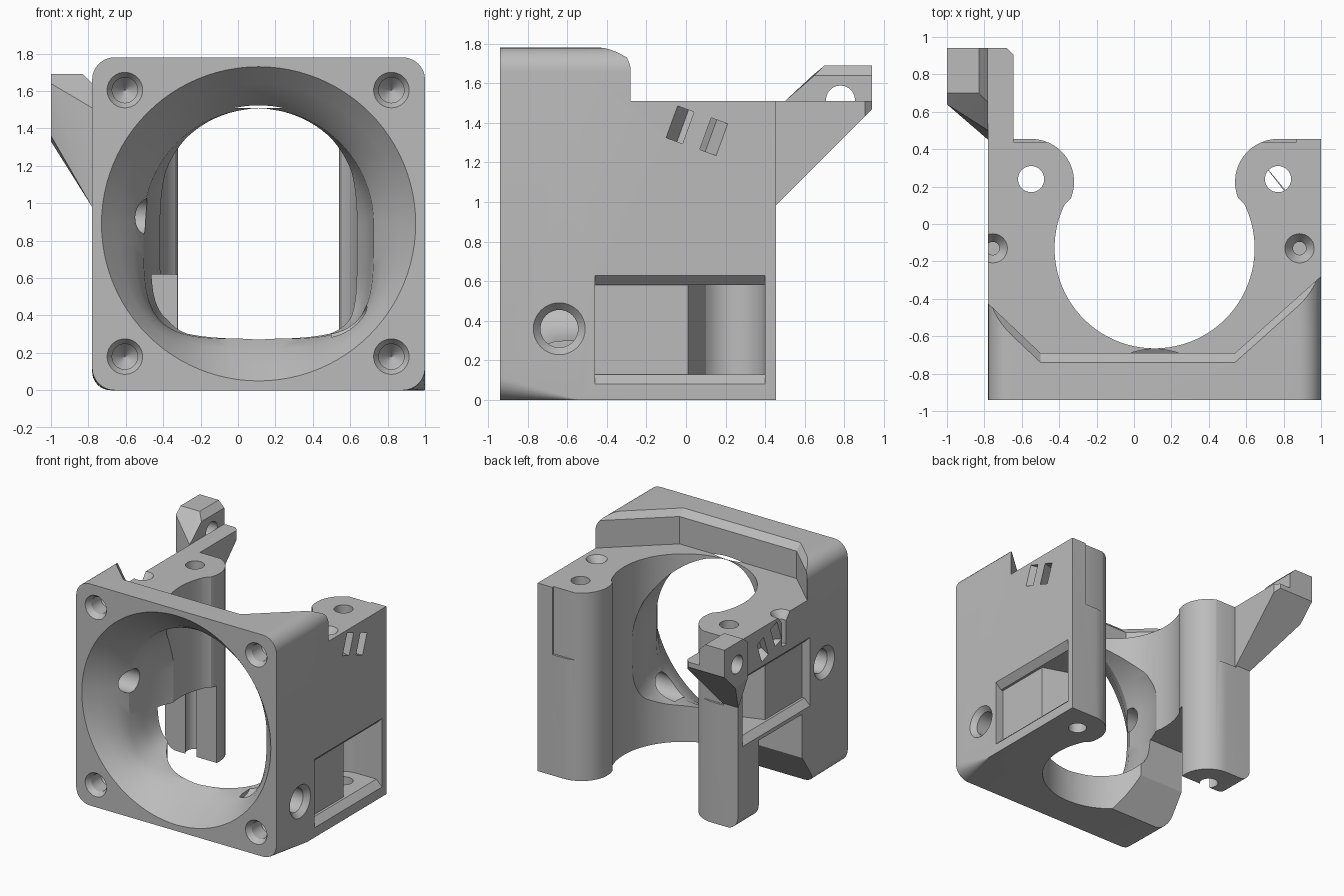
import bpy, bmesh
from math import sin, cos, pi, radians
from mathutils import Vector, Matrix

if "Cube" in bpy.data.objects:
    bpy.data.objects.remove(bpy.data.objects["Cube"])

grey = bpy.data.materials.new("plain_grey")
grey.use_nodes = True
grey.diffuse_color = (0.5, 0.5, 0.5, 1)
grey.node_tree.nodes["Principled BSDF"].inputs["Base Color"].default_value = (0.5, 0.5, 0.5, 1)


def finish(name, bm):
    bmesh.ops.recalc_face_normals(bm, faces=bm.faces)
    mesh = bpy.data.meshes.new(name)
    bm.to_mesh(mesh)
    bm.free()
    mesh.materials.append(grey)
    obj = bpy.data.objects.new(name, mesh)
    bpy.context.collection.objects.link(obj)
    return obj


def loft(name, rings):
    """Solid skinned through rings of equal length, capped at both ends."""
    bm = bmesh.new()
    vs = [[bm.verts.new(p) for p in ring] for ring in rings]
    n = len(vs[0])
    for a, b in zip(vs, vs[1:]):
        for i in range(n):
            j = (i + 1) % n
            bm.faces.new((a[i], a[j], b[j], b[i]))
    bm.faces.new(vs[0])
    bm.faces.new(vs[-1])
    return finish(name, bm)


def prism(name, pts, axis, lo, hi):
    """Extrude a 2D outline along an axis."""
    def place(p, t):
        q = list(p)
        q.insert("xyz".index(axis), t)
        return q
    return loft(name, [[place(p, t) for p in pts] for t in (lo, hi)])


def box(name, x0, x1, y0, y1, z0, z1):
    return prism(name, [(x0, y0), (x1, y0), (x1, y1), (x0, y1)], "z", z0, z1)


def turned(name, origin, direction, steps, n=40):
    """Round solid: steps are (radius, distance along direction)."""
    rot = Vector((0, 0, 1)).rotation_difference(Vector(direction)).to_matrix()
    o = Vector(origin)
    return loft(name, [[o + rot @ Vector((r * cos(2 * pi * i / n), r * sin(2 * pi * i / n), d))
                        for i in range(n)] for r, d in steps])


def hull(name, pts):
    bm = bmesh.new()
    for p in pts:
        bm.verts.new(p)
    res = bmesh.ops.convex_hull(bm, input=bm.verts)
    bmesh.ops.delete(bm, geom=list(set(v for v in res["geom_interior"] if isinstance(v, bmesh.types.BMVert))), context="VERTS")
    bmesh.ops.dissolve_limit(bm, angle_limit=0.01, verts=bm.verts, edges=bm.edges)
    return finish(name, bm)


def combine(target, tool, op="DIFFERENCE"):
    mod = target.modifiers.new(op, "BOOLEAN")
    mod.operation, mod.solver, mod.object = op, "EXACT", tool
    bpy.context.view_layer.objects.active = target
    bpy.ops.object.modifier_apply(modifier=mod.name)
    bpy.data.objects.remove(tool)


X0, X1, BACK, DECK, TOP, MID = -0.78, 1.0, 0.455, 1.51, 1.78, 0.11


# Main body: rounded front face, lower corner fading to square
def body_ring(y, lower_right, lower_left):
    pts = []
    for cx, cz, sx, sz, start, r in ((X1, TOP, -1, -1, 0, 0.12), (X0, TOP, 1, -1, 90, 0.12),
                                     (X0, 0, 1, 1, 180, lower_left), (X1, 0, -1, 1, 270, lower_right)):
        for i in range(9):
            a = radians(start + 90 * i / 8)
            pts.append((cx + sx * r + r * cos(a), y, cz + sz * r + r * sin(a)))
    return pts


body = loft("fan_mount_body", [body_ring(-0.94, 0.12, 0.12), body_ring(-0.55, 0.003, 0.11),
                               body_ring(BACK, 0.003, 0.1)])


# Space behind the raised front plate, with a chamfered rim
def deck_ring(z, dy):
    return [(-0.9, -0.31 + dy, z), (-0.5, -0.69 + dy - 0.0, z), (0.54, -0.69 + dy, z),
            (1.1, -0.19 + dy, z), (1.1, 0.7, z), (-0.9, 0.7, z)]


combine(body, loft("deck_cutter", [deck_ring(DECK, 0), deck_ring(1.73, 0), deck_ring(TOP, -0.05),
                                   deck_ring(1.9, -0.05)]))

# Vertical channel open at the back between two rounded posts
half = [(0.535 * cos(radians(a)), -0.13 + 0.535 * sin(radians(a))) for a in range(-90, 29, 4)]
half += [(0.66 + 0.23 * cos(radians(a)), 0.225 + 0.23 * sin(radians(a))) for a in range(202, 89, -8)]
half += [(0.66, 0.7)]
channel = [(MID + x, y) for x, y in half] + [(MID - x, y) for x, y in reversed(half[1:])]
combine(body, prism("channel_cutter", channel, "z", -0.2, 2))


# Air funnel: round at the front, squarer at the bottom further in
def funnel_ring(y, r, power):
    pts = []
    for i in range(96):
        c, s = cos(2 * pi * i / 96), sin(2 * pi * i / 96)
        e = 1 if s > 0 else 2 / power
        sign = 1 if c > 0 else -1
        pts.append((MID + r * sign * abs(c) ** e, y, 0.89 + r * (s if s > 0 else -abs(s) ** e)))
    return pts


combine(body, loft("funnel_cutter", [funnel_ring(*v) for v in (
    (-1.0, 0.845, 2), (-0.94, 0.84, 2), (-0.84, 0.75, 2.3), (-0.75, 0.67, 3), (-0.66, 0.615, 4.2),
    (-0.5, 0.60, 5), (-0.33, 0.57, 5), (-0.16, 0.5, 5), (-0.1, 0.3, 5))]))

# Lower left side cut away, leaving the post standing free
combine(body, prism("lower_side_cutter", [(-0.54, -0.1), (-0.54, 0), (-0.36, 0.27), (-0.36, 0.62),
                                          (0.19, 0.62), (0.19, -0.1)], "x", -0.9, -0.2))

# Features on each side: s is the outward direction
for s, wall, z0, hole_z, pin_x in ((1, X1, 0.08, 0.36, 0.885), (-1, X0, 0.65, 0.93, -0.755)):
    post_x = MID + s * 0.66

    # Side window with sloped sills, then a deeper pocket into the post
    def sill(depth, inset):
        x = wall - s * depth
        return [(x, -0.46, z0 + inset), (x, 0.4, z0 + inset),
                (x, 0.4, z0 + 0.55 - inset), (x, -0.46, z0 + 0.55 - inset)]
    combine(body, loft("window_cutter", [sill(-0.05, 0), sill(0, 0), sill(0.05, 0.05), sill(0.07, 0.05)]))
    pocket = [(post_x + s * 0.19, 0.0), (wall - s * 0.06, 0.0), (wall - s * 0.06, 0.4)]
    pocket += [(post_x + s * 0.17 * cos(radians(a)), 0.23 + 0.17 * sin(radians(a))) for a in range(90, 240, 10)]
    combine(body, prism("pocket_cutter", pocket, "z", z0 + 0.05, z0 + 0.5))

    # Countersunk side hole into the funnel
    combine(body, turned("side_hole_cutter", (wall, -0.64, hole_z), (-s, 0, 0),
                         [(0.14, -0.01), (0.095, 0.04), (0.095, 0.5)]))
    # Post hole and countersunk pin hole on the deck
    combine(body, turned("post_hole_cutter", (post_x, 0.24, -0.1), (0, 0, 1), [(0.07, 0), (0.07, 1.8)]))
    combine(body, turned("pin_hole_cutter", (pin_x, -0.13, DECK), (0, 0, -1),
                         [(0.083, -0.01), (0.078, 0), (0.035, 0.06), (0.035, 0.25)]))
    # Pair of slanted tie slots
    for y, z, turn in ((-0.03, 1.39, 25), (0.14, 1.33, -25)):
        slot = box("slot_cutter", -0.12, 0.12, -0.04, 0.04, -0.085, 0.085)
        slot.data.transform(Matrix.Translation((wall, y, z)) @ Matrix.Rotation(radians(-20), 4, "X")
                            @ Matrix.Rotation(radians(-turn * s), 4, "Z"))
        combine(body, slot)
    # Shallow recess on the back of the post
    combine(body, box("back_recess_cutter", *sorted((MID + s * 0.57, MID + s * 0.76)), 0.438, 0.6, 0.97, 1.7))

# Corner screw holes on the front
for x in (-0.605, 0.82):
    for z in (0.18, 1.605):
        combine(body, turned("screw_hole_cutter", (x, -0.94, z), (0, 1, 0),
                             [(0.098, -0.01), (0.095, 0), (0.068, 0.04), (0.068, 0.16), (0.003, 0.24)]))

# Arm reaching back from the left post
arm = prism("rear_arm", [(0.4, 0.98), (0.45, 0.98), (0.94, 1.47), (0.94, DECK), (0.4, DECK)], "x", X0, -0.645)
combine(arm, prism("arm_corner_cutter", [(-0.69, 0.95), (-0.64, 0.9), (-0.6, 1.0)], "z", 0.9, 1.6))

# Faceted hinge lug beside the arm
lug = hull("hinge_lug", [(X0, 0.45, 0.98), (X0, 0.94, 1.47), (X0, 0.94, 1.64), (X0, 0.65, 1.64), (X0, 0.5, DECK),
                         (-0.83, 0.94, 1.69), (-0.83, 0.7, 1.69), (-1, 0.94, 1.47), (-1, 0.94, 1.69),
                         (-1, 0.7, 1.69), (-1, 0.64, 1.64), (-1, 0.8, 1.33), (-1, 0.64, 1.36)])
combine(lug, turned("lug_hole_cutter", (-1.1, 0.78, 1.515), (1, 0, 0), [(0.073, 0), (0.073, 0.4)]))

# Smooth the curved walls, keep the corners crisp
for obj in (body, arm, lug):
    bpy.ops.object.select_all(action="DESELECT")
    obj.select_set(True)
    bpy.context.view_layer.objects.active = obj
    bpy.ops.object.shade_smooth_by_angle(angle=radians(25))
